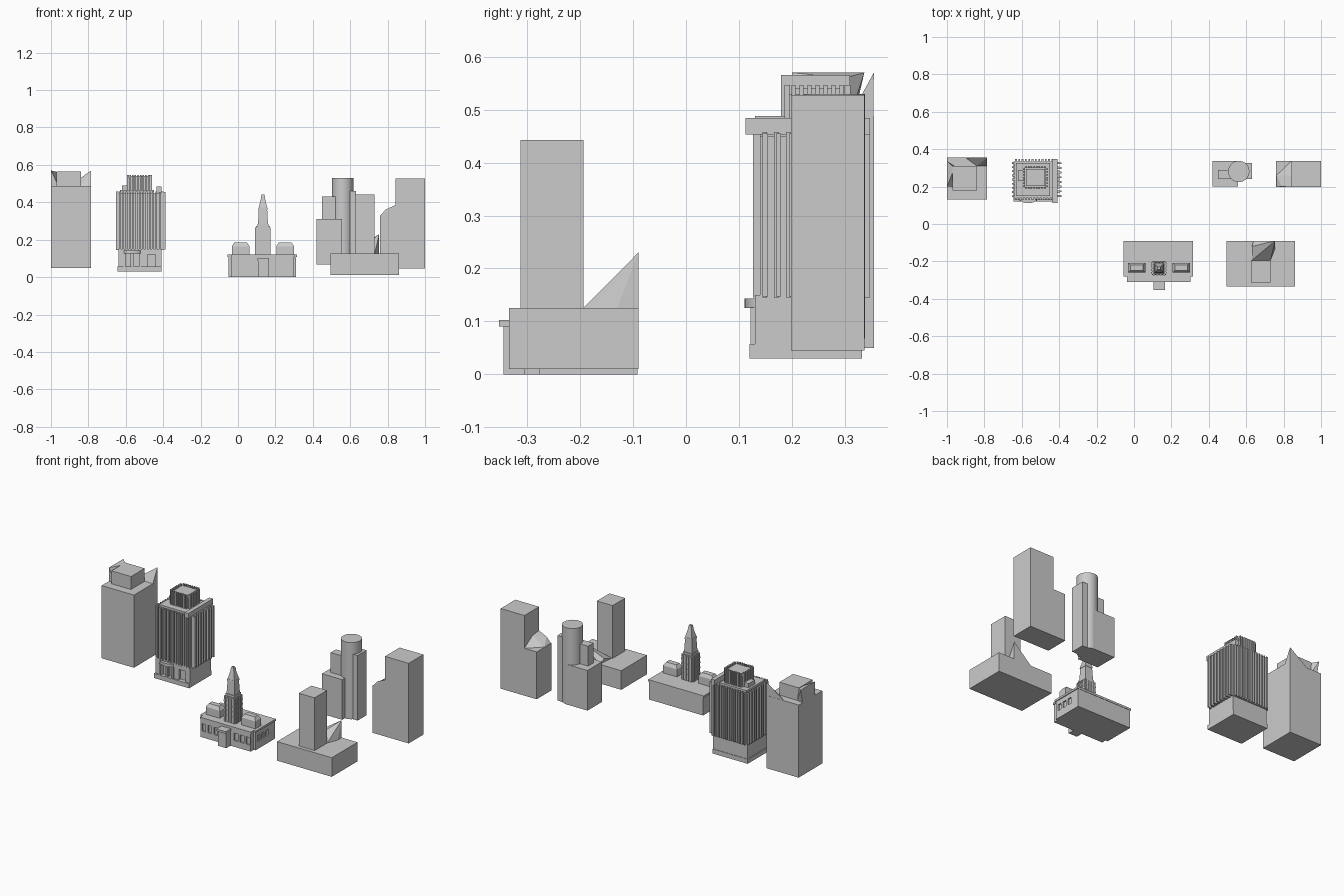
import bpy, bmesh, math

if "Cube" in bpy.data.objects:
    bpy.data.objects.remove(bpy.data.objects["Cube"])


def finish(name, bm):
    bmesh.ops.recalc_face_normals(bm, faces=bm.faces)
    me = bpy.data.meshes.new(name)
    bm.to_mesh(me)
    bm.free()
    ob = bpy.data.objects.new(name, me)
    bpy.context.collection.objects.link(ob)
    return ob


def frustum(bm, x0, x1, y0, y1, z0, z1, inset_x=0.0, inset_y=0.0):
    b = [(x0, y0), (x1, y0), (x1, y1), (x0, y1)]
    i, j = inset_x, inset_y
    t = [(x0 + i, y0 + j), (x1 - i, y0 + j), (x1 - i, y1 - j), (x0 + i, y1 - j)]
    lo = [bm.verts.new((x, y, z0)) for x, y in b]
    hi = [bm.verts.new((x, y, z1)) for x, y in t]
    bm.faces.new(lo)
    bm.faces.new(hi)
    for k in range(4):
        n = (k + 1) % 4
        bm.faces.new((lo[k], lo[n], hi[n], hi[k]))


def boxes(name, *specs):
    bm = bmesh.new()
    for s in specs:
        frustum(bm, *s)
    return finish(name, bm)


def hull(name, pts):
    bm = bmesh.new()
    for p in pts:
        bm.verts.new(p)
    bmesh.ops.convex_hull(bm, input=bm.verts)
    return finish(name, bm)


def drum(name, x, y, z0, z1, rx, ry):
    bpy.ops.mesh.primitive_cylinder_add(vertices=32, radius=1, depth=1,
                                        location=(x, y, (z0 + z1) / 2))
    ob = bpy.context.object
    ob.name = name
    ob.scale = (rx, ry, z1 - z0)
    bpy.ops.object.transform_apply(location=False, rotation=False, scale=True)
    bpy.ops.object.shade_smooth_by_angle(angle=math.radians(40))


def spread(a, b, n):
    return [a + (b - a) * i / (n - 1) for i in range(n)]


def fins(x0, x1, y0, y1, z0, z1, nx, ny, depth, w):
    """Vertical fins projecting from all four walls of a block."""
    out = []
    for x in spread(x0 + w, x1 - w, nx):
        out += [(x - w / 2, x + w / 2, y0 - depth, y0 + .002, z0, z1),
                (x - w / 2, x + w / 2, y1 - .002, y1 + depth, z0, z1)]
    for y in spread(y0 + w, y1 - w, ny):
        out += [(x0 - depth, x0 + .002, y - w / 2, y + w / 2, z0, z1),
                (x1 - .002, x1 + depth, y - w / 2, y + w / 2, z0, z1)]
    return out


def cut(ob, name, specs):
    c = boxes(name, *specs)
    c.hide_render = True
    c.hide_viewport = False
    c.display_type = 'WIRE'
    m = ob.modifiers.new("cut", 'BOOLEAN')
    m.object = c
    m.operation = 'DIFFERENCE'


# Broken block tower, far left
boxes("left_tower_body", (-1, -.785, .13, .355, .05, .488))
boxes("left_tower_cap", (-.97, -.84, .18, .31, .488, .566))
hull("left_tower_side_shard", [(-1, .2, .57), (-1, .337, .57), (-1, .2, .488),
                               (-1, .318, .488), (-.96, .2, .488), (-.96, .31, .488),
                               (-.96, .3, .56)])
hull("left_tower_corner_shard", [(-.785, .355, .57), (-.785, .31, .488),
                                 (-.785, .354, .488), (-.9, .354, .488), (-.84, .31, .488)])

# Finned office tower: base, entrance, shaft, crown
base = boxes("office_base", (-.64, -.41, .13, .33, .03, .15))
cut(base, "office_door_cutter", [(-.6, -.575, .12, .145, .057, .13),
                                 (-.555, -.53, .12, .145, .057, .13),
                                 (-.485, -.44, .12, .145, .057, .12)])
boxes("office_plinth", (-.645, -.41, .12, .333, .03, .057))
drum("office_canopy", -.565, .138, .125, .143, .047, .027)
boxes("office_entrance_posts", *[(x - .005, x + .005, .122, .135, .057, .126)
                                 for x in (-.607, -.565, -.523)])
boxes("office_shaft", (-.64, -.41, .14, .335, .145, .45))
boxes("office_fins", *fins(-.64, -.41, .14, .335, .145, .458, 13, 9, .013, .009))
boxes("office_side_fins", *[(-.41, -.387, y - .005, y + .005, .147, .455)
                            for y in spread(.15, .325, 8)])
boxes("office_parapet", (-.435, -.41, .112, .348, .453, .484))
boxes("office_roof_steps", (-.62, -.585, .23, .29, .45, .49),
      (-.632, -.45, .15, .325, .45, .465))
boxes("office_crown", (-.585, -.47, .195, .302, .45, .53))
boxes("office_crown_fins", *fins(-.585, -.47, .195, .302, .45, .547, 8, 7, .009, .008))
boxes("office_crown_top", (-.578, -.477, .202, .295, .53, .54))

# Civic hall: podium with windows
hall = boxes("hall_podium", (-.05, .31, -.277, -.092, 0, .112))
front = boxes("hall_front", (-.035, .298, -.305, -.27, 0, .112))
win = []
for cx in (-.015, .025, .065, .2, .24, .28):
    win.append((cx - .012, cx + .012, -.315, -.297, .038, .082))
cut(front, "hall_window_cutter", win)
cut(hall, "hall_side_window_cutter",
    [(x - .008, x + .008, y - .012, y + .012, .045, .082)
     for x in (-.05, .31) for y in (-.245, -.205, -.165)])
boxes("hall_cornice", (-.055, .315, -.281, -.09, .108, .12),
      (-.038, .302, -.309, -.28, .108, .12))
boxes("hall_porch", (.107, .163, -.345, -.3, 0, .09), (.103, .167, -.353, -.3, .09, .103))
# Wing pavilions with sloped roofs, mirrored about the tower
for side in (-1, 1):
    c = .133 + side * .119
    boxes("hall_wing_pavilion", (c - .047, c + .047, -.26, -.208, .12, .165),
          (c - .047, c + .047, -.26, -.208, .165, .185, .013, .011))
# Central tower
boxes("hall_tower", (.097, .17, -.27, -.202, .11, .272))
boxes("hall_tower_ribs", *fins(.097, .17, -.27, -.202, .12, .266, 4, 4, .005, .009))
boxes("hall_tower_bands", *[(.095, .172, -.272, -.2, z, z + .008)
                            for z in (.15, .18, .21, .24)])
boxes("hall_tower_upper", (.103, .164, -.266, -.206, .272, .285),
      (.107, .16, -.262, -.21, .285, .36, .004, .004))
boxes("hall_spire", (.109, .158, -.26, -.212, .36, .372, .001, .001),
      (.111, .156, -.258, -.214, .372, .425, .013, .013),
      (.122, .145, -.247, -.225, .425, .443, .004, .004))

# Cluster with round tower
boxes("cluster_low_block", (.42, .555, .2, .338, .068, .31))
boxes("cluster_mid_block", (.45, .54, .24, .29, .068, .43))
boxes("cluster_side_block", (.54, .63, .24, .325, .068, .46))
drum("cluster_round_tower", .56, .281, .068, .53, .057, .057)

# Podium tower with broken wedge behind
boxes("podium", (.495, .86, -.335, -.09, .01, .125))
boxes("podium_tower", (.625, .73, -.313, -.194, .125, .443))
hull("podium_wedge", [(.63, -.194, .125), (.73, -.194, .125), (.755, -.09, .23),
                      (.755, -.09, .125), (.64, -.09, .125), (.63, -.12, .15),
                      (.755, -.13, .125)])

# Broken tower, far right
boxes("right_tower", (.842, 1, .198, .337, .045, .528))
boxes("right_tower_low_block", (.76, .842, .198, .337, .045, .33))
hull("right_tower_wedge", [(.842, .198, .385), (.79, .2, .362), (.762, .198, .33),
                           (.842, .198, .33), (.762, .26, .33), (.842, .337, .33),
                           (.842, .26, .378)])
